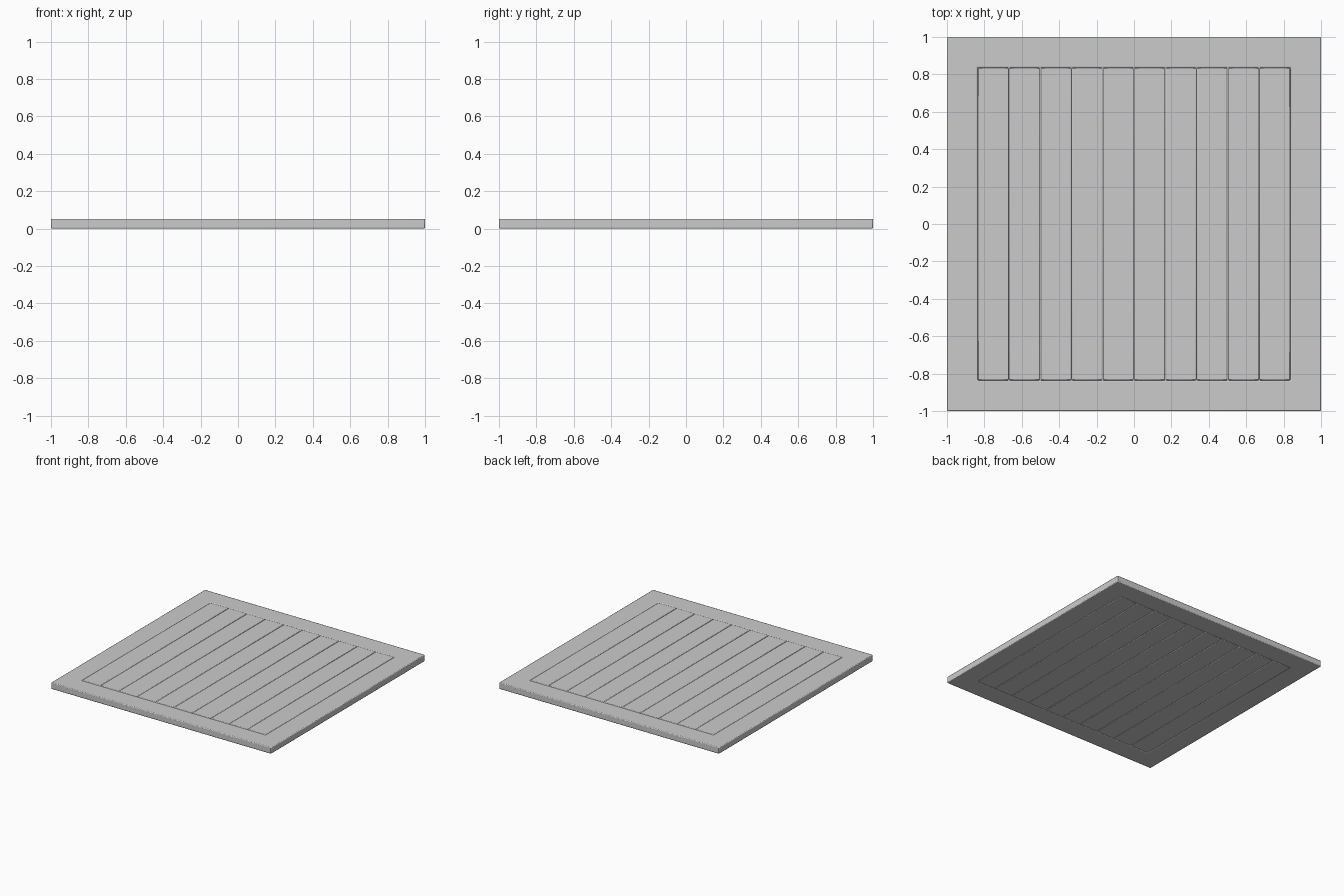
import bpy, bmesh

if "Cube" in bpy.data.objects:
    bpy.data.objects.remove(bpy.data.objects["Cube"])

H = 0.053        # panel thickness
INNER = 0.836    # half-size of the frame opening
COUNT = 10       # number of planks
W = 2 * INNER / COUNT


def finish(bm, name, bevel):
    bmesh.ops.recalc_face_normals(bm, faces=bm.faces)
    mesh = bpy.data.meshes.new(name)
    bm.to_mesh(mesh)
    bm.free()
    ob = bpy.data.objects.new(name, mesh)
    bpy.context.collection.objects.link(ob)
    mod = ob.modifiers.new("rounded_edges", "BEVEL")
    mod.width = bevel
    mod.segments = 2
    mod.limit_method = "ANGLE"
    bpy.ops.object.select_all(action="DESELECT")
    ob.select_set(True)
    bpy.context.view_layer.objects.active = ob
    bpy.ops.object.shade_smooth_by_angle()
    return ob


# Mitred square border: a rectangular section swept round four corners
bm = bmesh.new()
rings = []
for sx, sy in ((-1, -1), (1, -1), (1, 1), (-1, 1)):
    rings.append([bm.verts.new((sx * r, sy * r, z))
                  for r, z in ((1, 0), (1, H), (INNER, H), (INNER, 0))])
for i in range(4):
    a, b = rings[i], rings[(i + 1) % 4]
    for j in range(4):
        k = (j + 1) % 4
        bm.faces.new((a[j], b[j], b[k], a[k]))
finish(bm, "border_frame", 0.006)

# Row of planks with eased edges forming fine grooves
for i in range(COUNT):
    bm = bmesh.new()
    bmesh.ops.create_cube(bm, size=1)
    bmesh.ops.scale(bm, vec=(W - 0.001, 2 * INNER - 0.001, H), verts=bm.verts)
    bmesh.ops.translate(bm, vec=(-INNER + (i + 0.5) * W, 0, H / 2), verts=bm.verts)
    finish(bm, f"plank_{i + 1}", 0.005)
